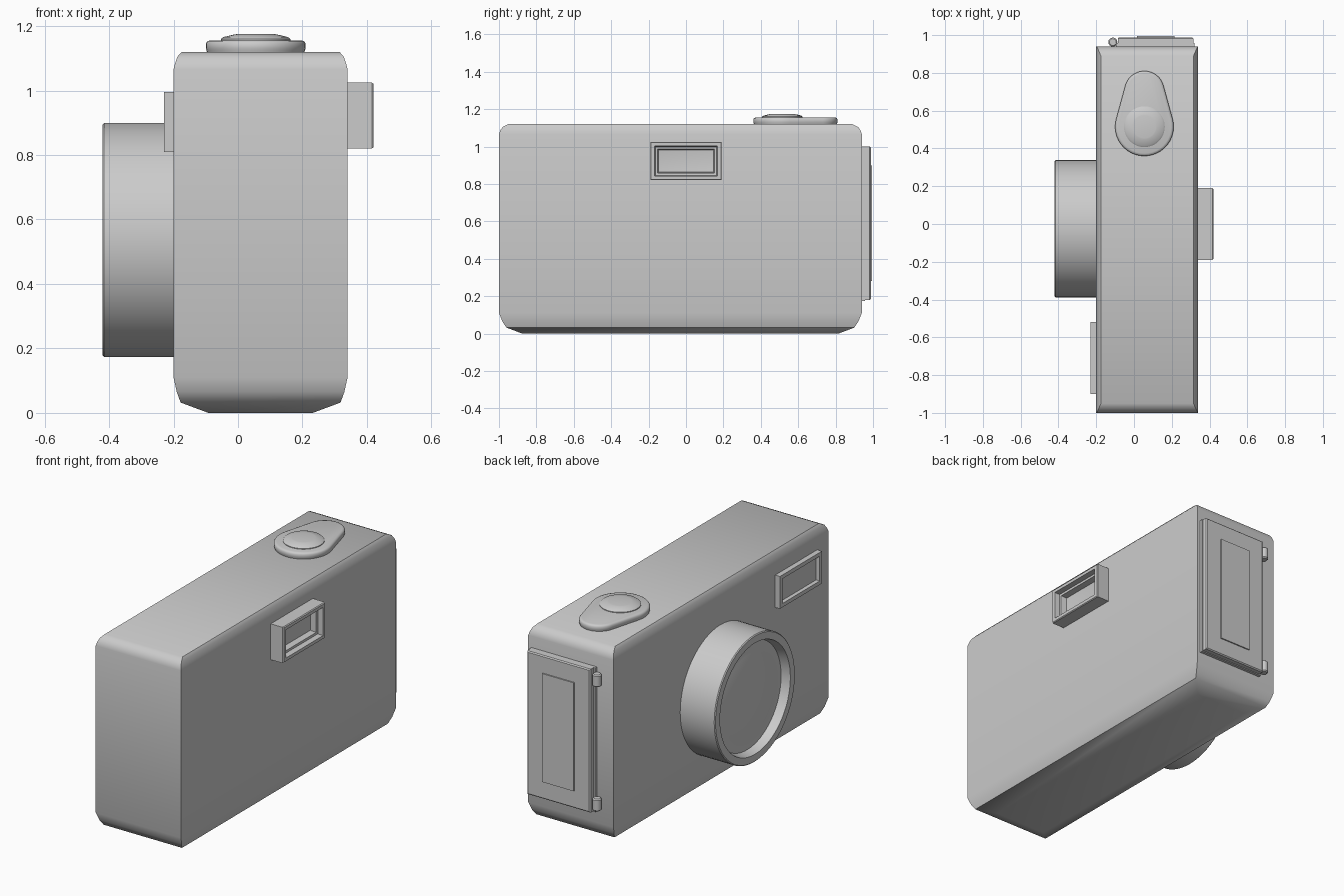
import bpy, bmesh, math

if "Cube" in bpy.data.objects:
    bpy.data.objects.remove(bpy.data.objects["Cube"])


def finish(name, bm, angle=35):
    bmesh.ops.remove_doubles(bm, verts=bm.verts, dist=1e-5)
    bmesh.ops.recalc_face_normals(bm, faces=bm.faces)
    me = bpy.data.meshes.new(name)
    bm.to_mesh(me)
    bm.free()
    ob = bpy.data.objects.new(name, me)
    bpy.context.collection.objects.link(ob)
    bpy.ops.object.select_all(action='DESELECT')
    ob.select_set(True)
    bpy.context.view_layer.objects.active = ob
    bpy.ops.object.shade_smooth_by_angle(angle=math.radians(angle))
    return ob


def loft(name, rings, angle=35):
    """Skin a list of equal-length point rings and cap both ends."""
    bm = bmesh.new()
    loops = [[bm.verts.new(p) for p in r] for r in rings]
    n = len(loops[0])
    for a, b in zip(loops, loops[1:]):
        for i in range(n):
            j = (i + 1) % n
            bm.faces.new((a[i], a[j], b[j], b[i]))
    bm.faces.new(loops[0])
    bm.faces.new(loops[-1])
    return finish(name, bm, angle)


def rect(a0, a1, b0, b1, inset=0):
    a0, a1, b0, b1 = a0 + inset, a1 - inset, b0 + inset, b1 - inset
    return [(a0, b0), (a1, b0), (a1, b1), (a0, b1)]


def window(name, y0, y1, z0, z1, steps):
    """Stepped rectangular frame facing along x; steps are (x, inset)."""
    return loft(name, [[(x, y, z) for y, z in rect(y0, y1, z0, z1, i)]
                       for x, i in steps], 20)


def plate(name, x0, x1, z0, z1, steps):
    """Flat slab on the +y end; steps are (y, inset)."""
    return loft(name, [[(x, y, z) for x, z in rect(x0, x1, z0, z1, i)]
                       for y, i in steps], 20)


# Body: rounded over at top and bottom, sharp upright corners
levels = [(0, .108, .125), (.032, .022, .04), (.065, .010, .018), (.11, 0, 0),
          (1.065, 0, 0), (1.085, .005, .006), (1.105, .012, .02), (1.12, .025, .05)]
loft("camera_body", [[(x, y, z) for x, y in
                      rect(-.2 + dx, .34 - dx, -1 + dy, .94 - dy)]
                     for z, dx, dy in levels], 40)

# Lens barrel with recessed domed glass
SEG = 64
CY, CZ = -.025, .537
profile = [(.363, -.19), (.363, -.415), (.358, -.42), (.318, -.42), (.306, -.37),
           (.29, -.368), (.24, -.378), (.16, -.388), (.08, -.393), (.01, -.394)]
loft("lens_barrel", [[(x, CY + r * math.cos(2 * math.pi * i / SEG),
                       CZ + r * math.sin(2 * math.pi * i / SEG))
                      for i in range(SEG)] for r, x in profile])

# Viewfinder on the rear, flash window on the front
window("viewfinder", -.19, .19, .82, 1.025,
       [(.33, 0), (.415, 0), (.42, .004), (.42, .022), (.39, .026),
        (.388, .038), (.355, .044), (.352, .06)])
window("flash_window", -.9, -.52, .81, .995,
       [(-.19, 0), (-.23, 0), (-.23, .022), (-.212, .026)])

# Side door with raised panel
plate("door_base", -.095, .32, .175, 1.0, [(.93, 0), (.957, 0)])
plate("door", -.085, .315, .18, 1.0, [(.95, 0), (.982, 0), (.988, .006)])
plate("door_panel", .015, .215, .28, .9, [(.98, 0), (.995, 0)])

# Door hinges
for label, z0 in (("lower", .195), ("upper", .905)):
    loft("hinge_" + label, [[(-.112 + r * math.cos(math.pi * i / 8),
                              .963 + r * math.sin(math.pi * i / 8), z)
                             for i in range(16)]
                            for z, r in ((z0, .018), (z0 + .006, .024),
                                         (z0 + .064, .024), (z0 + .07, .018))])

# Shutter plate: teardrop outline from two tangent arcs
BX, BY = .055, .515


def teardrop(inset, n=24):
    big, small, gap = .155, .105, .19
    t = math.asin((big - small) / gap)
    pts = []
    for r, cy, a0, a1 in ((big, BY, math.pi - t, 2 * math.pi + t),
                          (small, BY + gap, t, math.pi - t)):
        for i in range(n + 1):
            a = a0 + (a1 - a0) * i / n
            pts.append((BX + (r - inset) * math.cos(a), cy + (r - inset) * math.sin(a)))
    return pts


loft("shutter_plate", [[(x, y, z) for x, y in teardrop(i)] for z, i in
                       ((1.11, .006), (1.125, .002), (1.132, 0), (1.146, 0),
                        (1.153, .005), (1.156, .014))], 50)

# Shutter button
loft("shutter_button", [[(BX + r * math.cos(math.pi * i / 24),
                          BY + r * math.sin(math.pi * i / 24), z) for i in range(48)]
                        for z, r in ((1.15, .108), (1.16, .108), (1.166, .1),
                                     (1.174, .066), (1.175, .06))])
